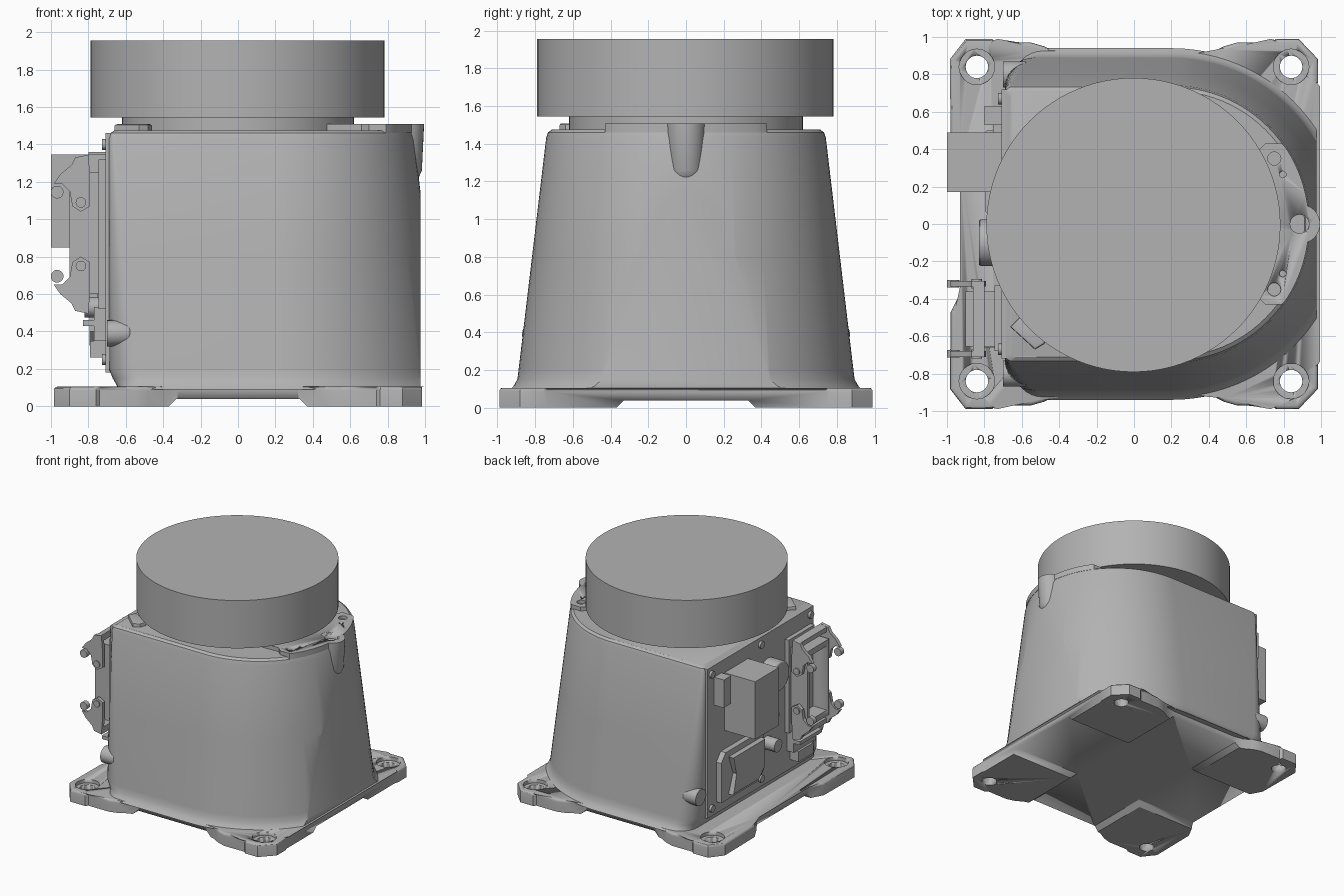
import bpy, bmesh, math
from mathutils import Vector

if "Cube" in bpy.data.objects:
    bpy.data.objects.remove(bpy.data.objects["Cube"])

grey = bpy.data.materials.new("plain grey")
grey.use_nodes = True
COLOR = (0.45, 0.45, 0.45, 1)
grey.diffuse_color = COLOR
grey.node_tree.nodes["Principled BSDF"].inputs["Base Color"].default_value = COLOR


def finish(name, bm, smooth=True):
    bmesh.ops.recalc_face_normals(bm, faces=bm.faces)
    me = bpy.data.meshes.new(name)
    bm.to_mesh(me)
    bm.free()
    me.materials.append(grey)
    ob = bpy.data.objects.new(name, me)
    bpy.context.collection.objects.link(ob)
    activate(ob)
    if smooth:
        bpy.ops.object.shade_smooth_by_angle(angle=math.radians(30))
    return ob


def activate(ob):
    bpy.ops.object.select_all(action='DESELECT')
    ob.select_set(True)
    bpy.context.view_layer.objects.active = ob


def prism(name, pts, axis, lo, hi, bevel=0):
    """Extrude a flat outline along an axis; bevel rounds the edges at the far end."""
    def place(p, d):
        return {'x': (d, p[0], p[1]), 'y': (p[0], d, p[1]), 'z': (p[0], p[1], d)}[axis]
    bm = bmesh.new()
    a = [bm.verts.new(place(p, lo)) for p in pts]
    b = [bm.verts.new(place(p, hi)) for p in pts]
    bm.faces.new(a)
    end = bm.faces.new(b)
    n = len(pts)
    for i in range(n):
        bm.faces.new((a[i], a[(i + 1) % n], b[(i + 1) % n], b[i]))
    if bevel:
        bmesh.ops.bevel(bm, geom=list(end.edges), offset=bevel, segments=3,
                        profile=0.5, affect='EDGES')
    return finish(name, bm)


def circle(u, v, r, n=32):
    return [(u + r * math.cos(2 * math.pi * i / n), v + r * math.sin(2 * math.pi * i / n))
            for i in range(n)]


def box(name, x, y, z, bevel=0):
    return prism(name, [(x[0], y[0]), (x[1], y[0]), (x[1], y[1]), (x[0], y[1])],
                 'z', z[0], z[1], bevel)


def cut(ob, *cutters):
    for c in cutters:
        c.hide_render = True
        m = ob.modifiers.new("cut", 'BOOLEAN')
        m.operation, m.solver, m.object = 'DIFFERENCE', 'EXACT', c
        activate(ob)
        bpy.ops.object.modifier_move_to_index(modifier=m.name, index=0)
        bpy.ops.object.modifier_apply(modifier=m.name)
        bpy.data.objects.remove(c)


# Foot plate with four lugs, a cross-shaped relief below and counterbored holes
half = [(-.91, .34), (-.98, .47), (-.985, .88), (-.9, .99), (-.76, .99), (-.74, .97),
        (-.55, .97), (-.48, .95), (-.4, .905), (-.32, .89), (.32, .89), (.4, .905),
        (.48, .95), (.55, .97), (.74, .97), (.76, .99), (.88, .99), (.985, .88),
        (.985, .76), (.975, .74)]
foot = prism("foot_plate", half + [(x, -y) for x, y in reversed(half)], 'z', 0, .105, .02)
relief = [(-.37, -.02), (.37, -.02), (.37, 0), (.33, .038), (-.33, .038), (-.37, 0)]
cut(foot, prism("relief_y", relief, 'y', -1.2, 1.2), prism("relief_x", relief, 'x', -1.2, 1.2))
for sx in (-1, 1):
    for sy in (-1, 1):
        cut(foot, prism("hole", circle(sx * .84, sy * .84, .06), 'z', -.1, .2),
            prism("counterbore", circle(sx * .84, sy * .84, .095), 'z', .075, .2))


# Tapered housing: flat back end, rounded nose trimmed by a flat plane
def section(z, r, left, corner):
    w = r - corner
    pts = []
    for i in range(9):
        t = math.pi / 2 * i / 8
        pts.append((left + corner * (1 - math.cos(t)), w + corner * math.sin(t), z))
    for i in range(25):
        t = math.pi / 2 * (1 - i / 24)
        pts.append((.2 + r * math.cos(t), r * math.sin(t), z))
    return pts + [(x, -y, z) for x, y, z in reversed(pts[:-1])]


def side(z):
    return .912 - .119 * z


rings = [(.09, .94, -.64, .16), (.115, .915, -.65, .16), (.15, side(.15), -.67, .16),
         (.2, side(.2), -.69, .15), (.8, side(.8), -.69, .09), (1.43, side(1.43), -.69, .03),
         (1.46, side(1.46) - .006, -.684, .03), (1.475, side(1.475) - .025, -.66, .03)]
bm = bmesh.new()
loops = [[bm.verts.new(p) for p in section(*r)] for r in rings]
for a, b in zip(loops, loops[1:]):
    for i in range(len(a)):
        j = (i + 1) % len(a)
        bm.faces.new((a[i], a[j], b[j], b[i]))
bm.faces.new(loops[0])
bm.faces.new(loops[-1])
bmesh.ops.bisect_plane(bm, geom=bm.verts[:] + bm.edges[:] + bm.faces[:],
                       plane_co=Vector((.975, 0, 0)), plane_no=Vector((1, 0, 0)),
                       clear_outer=True)
bmesh.ops.holes_fill(bm, edges=[e for e in bm.edges if e.is_boundary])
finish("housing", bm)

# Turntable
prism("neck", circle(0, 0, .62, 64), 'z', 1.46, 1.56)
prism("turntable_disc", circle(-.003, -.005, .786, 96), 'z', 1.545, 1.955)

# Raised stop plate on the nose, with holes and the pin boss
arc = [(.2 + .735 * math.cos(t), .735 * math.sin(t))
       for t in [math.radians(-34 + 68 * i / 16) for i in range(17)]]
inner = [(.62 * math.cos(t), .62 * math.sin(t))
         for t in [math.radians(40 - 80 * i / 16) for i in range(17)]]
stop = prism("stop_plate", arc + [(.79, .43), (.7, .43), (.66, .39)] + inner
             + [(.66, -.39), (.7, -.43), (.79, -.43)], 'z', 1.46, 1.508)
for s in (-1, 1):
    cut(stop, prism("bolt_hole", circle(.75, s * .35, .035, 20), 'z', 1.48, 1.6),
        prism("dowel_hole", circle(.795, s * .265, .018, 16), 'z', 1.48, 1.6))
bm = bmesh.new()
levels = [(1.15, .86, .02), (1.17, .865, .055), (1.22, .88, .085), (1.26, .888, .095),
          (1.508, .89, .105)]
loops = [[bm.verts.new((x, y, z)) for x, y in circle(cx, 0, r)] for z, cx, r in levels]
for a, b in zip(loops, loops[1:]):
    for i in range(len(a)):
        j = (i + 1) % len(a)
        bm.faces.new((a[i], a[j], b[j], b[i]))
bm.faces.new(loops[0])
bm.faces.new(loops[-1])
boss = finish("pin_boss", bm)
for part in (boss, stop):
    cut(part, prism("pin_hole", circle(.885, 0, .05), 'z', 1.47, 1.6))

# Small raised pad on the deck, and lugs at the housing corners
prism("deck_pad", [(-.66, -.55), (-.61, -.5), (-.46, -.59), (-.48, -.64), (-.53, -.67)],
      'z', 1.46, 1.508, .01)
for s in (-1, 1):
    prism("corner_lug", circle(s * .8, .39, .07, 24), 'x', -.7, -.57, .02)

# Connection panel on the back end
box("panel", (-.708, -.68), (-.72, .72), (.18, 1.46))
for y in (-.67, 0, .67):
    for z in (.25, 1.4):
        prism("panel_screw", circle(y, z, .03, 16), 'x', -.7, -.728)
box("power_block", (-1, -.7), (.17, .49), (.85, 1.345))
box("latch_bracket", (-.8, -.7), (.53, .63), (1.12, 1.36))
prism("round_socket", circle(-.1, 1.12, .125), 'x', -.7, -.83, .015)
prism("upper_plug", circle(-.08, .78, .045, 20), 'x', -.7, -.8)
prism("lower_plug", circle(-.08, .53, .055, 20), 'x', -.7, -.82)

# Hinged cover plate low on the panel
prism("cover_plate", [(.02, .35), (.1, .28), (.6, .28), (.6, .62), (.54, .69), (.02, .69)],
      'x', -.7, -.755)
prism("cover_rib", [(.06, .4), (.14, .32), (.5, .32), (.44, .48), (.5, .64), (.06, .64)],
      'x', -.75, -.795, .01)
box("cover_foot", (-.79, -.7), (-.6, -.4), (.26, .35))
box("cover_hinge", (-.83, -.7), (-.66, -.36), (.43, .46))
box("lower_flange", (-.77, -.7), (-.66, -.36), (.35, .53))

# Rectangular socket: flange, hollow shell and paired latches
box("socket_flange", (-.745, -.7), (-.68, -.33), (.52, 1.32))
shell = box("socket_shell", (-.9, -.74), (-.655, -.36), (.6, 1.25))
cut(shell, box("socket_cavity", (-1, -.77), (-.625, -.39), (.65, 1.2)))
latch = [(-.79, 1.22), (-.79, 1.07), (-.84, 1.04), (-.885, 1.07), (-.9, 1.15), (-.94, 1.19),
         (-.985, 1.19), (-.95, 1.24), (-.89, 1.29), (-.87, 1.33), (-.8, 1.345)]
MID = .92
for s in (-1, 1):
    def flip(pts):
        return [(x, MID + s * (z - MID)) for x, z in pts]
    for y in (-.32, -.695):
        prism("latch_arm", flip(latch), 'y', y - .015, y + .015)
        prism("latch_knob", flip(circle(-.967, 1.145, .034, 20)), 'y', y - .02, y + .02)
        prism("latch_pivot", flip(circle(-.84, 1.09, .028, 20)), 'y', y - .025, y + .025)
    prism("latch_bar", flip([(-.86, 1.29), (-.8, 1.29), (-.8, 1.345), (-.86, 1.33)]),
          'y', -.7, -.31)
